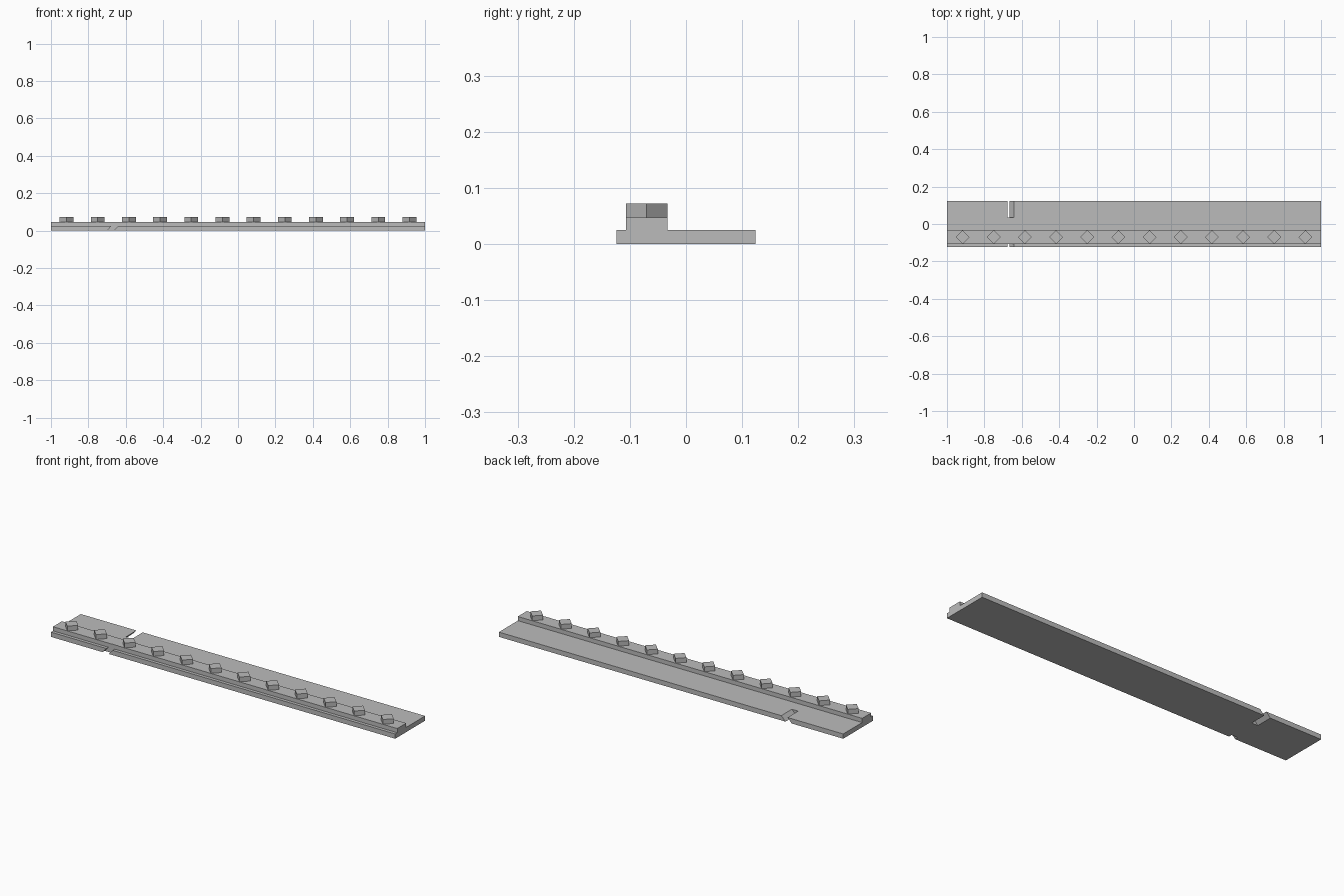
import bpy, bmesh
from math import pi

if "Cube" in bpy.data.objects:
    bpy.data.objects.remove(bpy.data.objects["Cube"])

grey = bpy.data.materials.new("plain grey")
grey.use_nodes = True
colour = (0.5, 0.5, 0.5, 1)
grey.diffuse_color = colour
grey.node_tree.nodes["Principled BSDF"].inputs["Base Color"].default_value = colour


def make_object(name, bm):
    bmesh.ops.recalc_face_normals(bm, faces=bm.faces)
    mesh = bpy.data.meshes.new(name)
    bm.to_mesh(mesh)
    bm.free()
    obj = bpy.data.objects.new(name, mesh)
    mesh.materials.append(grey)
    bpy.context.collection.objects.link(obj)
    return obj


def loft(name, start, end):
    """Solid between two matching outlines."""
    bm = bmesh.new()
    a = [bm.verts.new(p) for p in start]
    b = [bm.verts.new(p) for p in end]
    bm.faces.new(a)
    bm.faces.new(b)
    for i in range(len(a)):
        j = (i + 1) % len(a)
        bm.faces.new((a[i], a[j], b[j], b[i]))
    return make_object(name, bm)


# Stepped strip: wide base with a raised rail along it
base_top, rail_top = 0.025, 0.047
front, back = -0.124, 0.124
rail_front, rail_back = -0.107, -0.033
section = [(front, 0), (back, 0), (back, base_top), (rail_back, base_top),
           (rail_back, rail_top), (rail_front, rail_top),
           (rail_front, base_top), (front, base_top)]
strip = loft("stepped_strip", [(-1, y, z) for y, z in section],
             [(1, y, z) for y, z in section])

# Slanted notches through the base, behind and in front of the rail
slant = [(-0.70, 0), (-0.665, 0), (-0.64, base_top), (-0.677, base_top)]


def extend(y):
    lean = 0.024
    low = [(x - lean, y, -base_top) for x, z in slant[:2]]
    high = [(x + lean, y, 2 * base_top) for x, z in slant[2:]]
    return low + high


for name, y0, y1 in (("back_notch_cutter", 0.036, 0.2),
                     ("front_notch_cutter", -0.2, rail_front + 0.001)):
    cutter = loft(name, extend(y0), extend(y1))
    cutter.hide_render = True
    cutter.hide_set(True)
    cut = strip.modifiers.new(name, "BOOLEAN")
    cut.operation = "DIFFERENCE"
    cut.solver = "EXACT"
    cut.object = cutter

# Row of diamond pegs standing on the rail
count = 12
for i in range(count):
    x = (i + 0.5) * 2 / count - 1
    bpy.ops.mesh.primitive_cylinder_add(
        vertices=4, radius=0.037, depth=0.025,
        location=(x, -0.07, rail_top + 0.0125))
    peg = bpy.context.object
    peg.name = f"diamond_peg_{i + 1}"
    peg.data.materials.append(grey)
